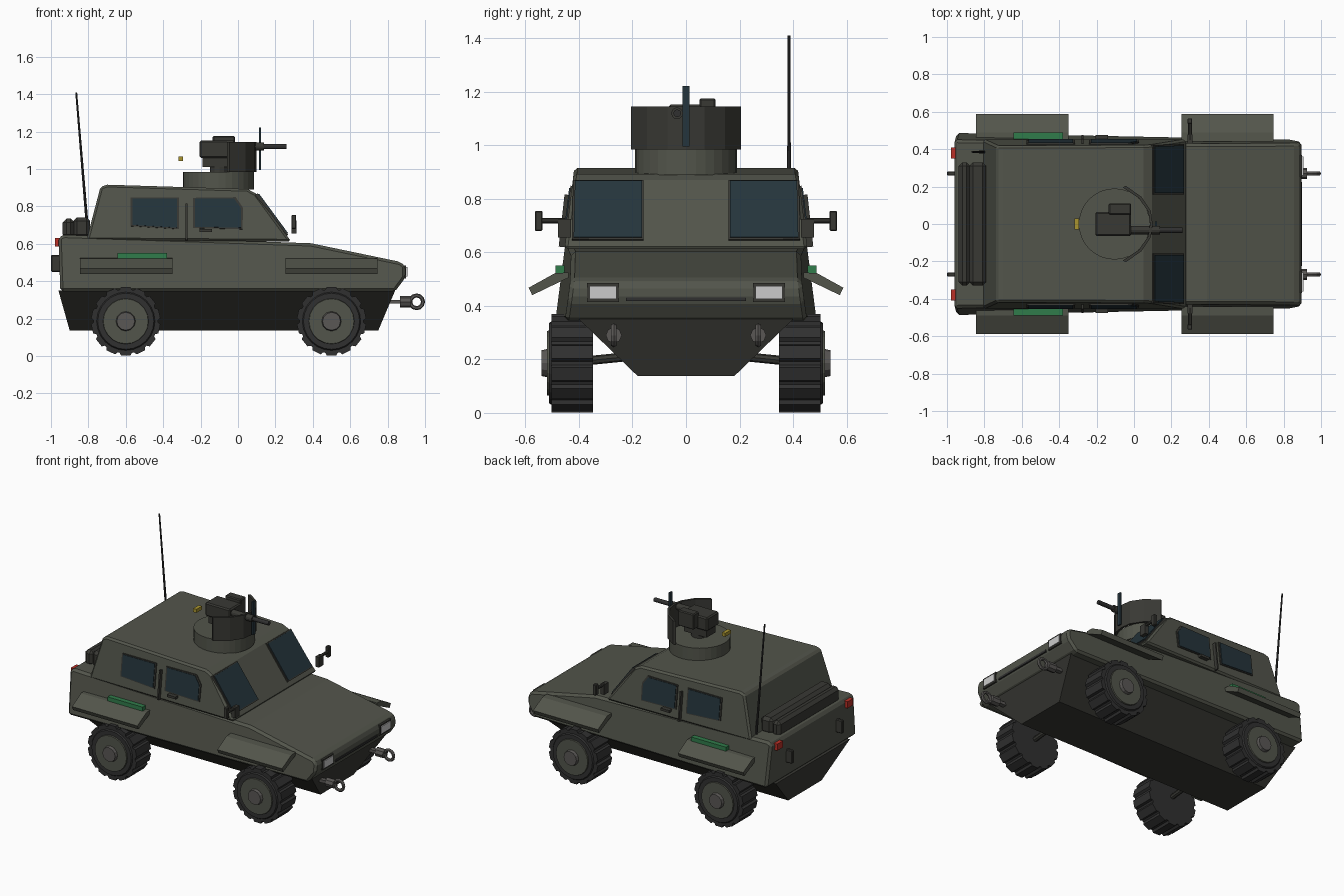
import bpy, bmesh, math
from mathutils import Vector as V

if "Cube" in bpy.data.objects:
    bpy.data.objects.remove(bpy.data.objects["Cube"])


def mat(name, r, g, b):
    m = bpy.data.materials.new(name)
    m.diffuse_color = (r, g, b, 1)
    m.use_nodes = True
    m.node_tree.nodes["Principled BSDF"].inputs["Base Color"].default_value = m.diffuse_color
    return m


OLIVE = mat("olive", .085, .09, .07)
DARK = mat("dark_olive", .04, .04, .034)
RUBBER = mat("rubber", .03, .03, .03)
METAL = mat("metal", .10, .095, .09)
GLASS = mat("glass", .018, .035, .045)
LAMP = mat("lamp", .7, .7, .68)
RED = mat("red", .5, .03, .02)
GREEN = mat("green", .03, .2, .07)
YELLOW = mat("yellow", .4, .3, .03)


def obj(name, verts, faces, m, bevel=0):
    me = bpy.data.meshes.new(name)
    bm = bmesh.new()
    vs = [bm.verts.new(v) for v in verts]
    for f in faces:
        bm.faces.new([vs[i] for i in f])
    bmesh.ops.recalc_face_normals(bm, faces=bm.faces)
    bm.to_mesh(me)
    bm.free()
    o = bpy.data.objects.new(name, me)
    bpy.context.collection.objects.link(o)
    me.materials.append(m)
    if bevel:
        b = o.modifiers.new("bevel", 'BEVEL')
        b.width = bevel
        b.segments = 1
        b.limit_method = 'ANGLE'
    return o


def loft(name, a, b, m, bevel=0):
    """Closed solid between two matching outlines."""
    n = len(a)
    faces = [(i, (i + 1) % n, n + (i + 1) % n, n + i) for i in range(n)]
    faces += [tuple(range(n)), tuple(range(n, 2 * n))]
    return obj(name, list(a) + list(b), faces, m, bevel)


def box(name, x, y, z, m, bevel=0):
    r = [(x[0], y[0]), (x[1], y[0]), (x[1], y[1]), (x[0], y[1])]
    return loft(name, [(*p, z[0]) for p in r], [(*p, z[1]) for p in r], m, bevel)


def plate(name, pts, t, m, grow=0):
    """Slab on a quad, thickness t to both sides, optionally enlarged."""
    pts = [V(p) for p in pts]
    c = sum(pts, V()) / len(pts)
    n = (pts[1] - pts[0]).cross(pts[2] - pts[0]).normalized() * t
    pts = [p + (p - c).normalized() * grow for p in pts]
    return loft(name, [p - n for p in pts], [p + n for p in pts], m)


def rod(name, a, b, r, m, n=12, r2=None):
    a, b = V(a), V(b)
    q = (b - a).to_track_quat('Z', 'Y')
    ring = [q @ V((math.cos(2 * math.pi * i / n), math.sin(2 * math.pi * i / n), 0)) for i in range(n)]
    return loft(name, [a + p * r for p in ring], [b + p * (r if r2 is None else r2) for p in ring], m)


def profile(name, pts, half, m, bevel):
    """Side profile whose half width depends on x and z."""
    return loft(name, [(x, -half(x, z), z) for x, z in pts], [(x, half(x, z), z) for x, z in pts], m, bevel)


# Hull, body and cabin
loft("lower_hull",
     [(-.90, -.18, .137), (.75, -.18, .137), (.75, .18, .137), (-.90, .18, .137)],
     [(-.96, -.40, .35), (.84, -.40, .35), (.84, .40, .35), (-.96, .40, .35)], DARK)
profile("body", [(-.95, .345), (.84, .345), (.895, .42), (.895, .48), (.87, .503), (.39, .603), (-.93, .648), (-.96, .635)],
        lambda x, z: .488 - .13 * (z - .35) - .02 * (x + .96), OLIVE, .015)


def cab_y(z):
    return .452 - .12 * (z - .63)


profile("cabin", [(-.81, .62), (.285, .612), (.095, .87), (.05, .893), (-.70, .916), (-.735, .905)],
        lambda x, z: cab_y(z), OLIVE, .012)


def shield_x(z):
    return .095 + (.87 - z) * .19 / .258


# Parts mirrored left and right
for s, side in ((-1, "right"), (1, "left")):
    # side windows
    for tag, q in (("rear", [(-.565, .70), (-.325, .685), (-.325, .84), (-.565, .84)]),
                   ("front", [(-.23, .69), (.015, .685), (.015, .79), (-.02, .84), (-.23, .84)])):
        p = [(x, s * cab_y(z), z) for x, z in q]
        plate(f"{tag}_window_frame_{side}", p, .006, DARK, .012)
        plate(f"{tag}_window_{side}", p, .010, GLASS)
    # windscreen
    p = [(shield_x(z), s * y, z) for y, z in ((.165, .65), (.42, .65), (.415, .86), (.165, .86))]
    plate(f"windscreen_frame_{side}", p, .008, DARK, .01)
    plate(f"windscreen_{side}", p, .013, GLASS)
    # door bar and handle
    plate(f"door_bar_{side}", [(x, s * y, z) for x, y, z in
          ((-.28, .462, .62), (-.27, .462, .62), (-.27, .44, .815), (-.28, .44, .815))], .014, DARK)
    box(f"door_handle_{side}", (-.205, -.14), sorted((s * .44, s * .475)), (.662, .678), DARK)
    # mirror
    box(f"mirror_{side}", (.286, .311), sorted((s * .536, s * .565)), (.68, .755), DARK, .004)
    rod(f"mirror_arm_{side}", (.30, s * .45, .718), (.30, s * .545, .718), .010, DARK, 8)
    box(f"mirror_base_{side}", (.285, .312), sorted((s * .43, s * .478)), (.655, .725), DARK)
    # green strip
    box(f"side_strip_{side}", (-.645, -.38), sorted((s * .455, s * .488)), (.518, .55), GREEN)
    # headlight with frame
    box(f"headlight_frame_{side}", (.86, .899), sorted((s * .25, s * .37)), (.415, .485), DARK)
    box(f"headlight_{side}", (.86, .905), sorted((s * .26, s * .36)), (.425, .475), LAMP)
    # tail light and rear bracket
    box(f"tail_light_{side}", (-.978, -.95), sorted((s * .35, s * .41)), (.585, .63), RED)
    box(f"rear_bracket_{side}", (-1.0, -.95), sorted((s * .258, s * .282)), (.45, .54), DARK, .005)
    # tow shackle
    box(f"tow_mount_{side}", (.80, .87), sorted((s * .255, s * .285)), (.28, .30), METAL)
    rod(f"tow_pin_{side}", (.865, s * .27, .29), (.925, s * .27, .29), .03, METAL, 8)
    bpy.ops.mesh.primitive_torus_add(major_segments=12, minor_segments=6, major_radius=.034, minor_radius=.011,
                                     location=(.955, s * .27, .29), rotation=(math.pi / 2, 0, 0))
    o = bpy.context.object
    o.name = f"tow_ring_{side}"
    o.data.materials.append(METAL)

    for wx, end in ((-.60, "rear"), (.50, "front")):
        # lugged tyre
        out = []
        n = 14
        for i in range(n):
            for f, r in ((-.3, .186), (.3, .186), (.42, .172), (.58, .172)):
                a = 2 * math.pi * (i + f) / n - math.pi / 2
                out.append((wx + r * math.cos(a), .186 + r * math.sin(a)))
        loft(f"{end}_tyre_{side}", [(x, s * .348, z) for x, z in out], [(x, s * .503, z) for x, z in out], RUBBER)
        # rim, hub and axle
        rod(f"{end}_sidewall_{side}", (wx, s * .50, .186), (wx, s * .512, .186), .158, RUBBER, 24, .15)
        rod(f"{end}_rim_{side}", (wx, s * .50, .186), (wx, s * .52, .186), .125, OLIVE, 20, .12)
        rod(f"{end}_hub_{side}", (wx, s * .51, .186), (wx, s * .54, .186), .055, METAL, 12, .048)
        rod(f"{end}_axle_{side}", (wx, s * .10, .222), (wx, s * .36, .196), .017, DARK, 8)
        # sloped mudguard
        x0, x1 = (-.845, -.35) if end == "rear" else (.255, .745)
        sec = [(.44, .525), (.49, .522), (.588, .468), (.575, .44), (.44, .505)]
        loft(f"{end}_mudguard_{side}", [(x0, s * y, z) for y, z in sec], [(x1, s * y, z) for y, z in sec], OLIVE)

# Grille slot, stowage and antenna
box("grille_slot", (.87, .899), (-.225, .225), (.418, .432), RUBBER)
box("stowage_box", (-.88, -.79), (-.33, .33), (.63, .742), DARK, .02)
box("stowage_roll", (-.937, -.875), (-.33, .33), (.63, .735), DARK, .02)
rod("antenna", (-.80, .385, .62), (-.865, .385, 1.41), .008, RUBBER, 8, .005)

# Turret ring
rod("turret_ring", (-.105, 0, .89), (-.105, 0, .985), .19, OLIVE, 32)
rod("gun_pedestal", (-.10, 0, .97), (-.10, 0, 1.03), .05, DARK)

# Faceted gun shield
arc = [(-.045, .205), (.04, .145), (.09, .07), (.10, 0), (.09, -.07), (.04, -.145), (-.045, -.205)]
ring = arc + [(x - .014, y * .95) for x, y in reversed(arc)]
loft("gun_shield", [(*p, .985) for p in ring], [(*p, 1.145) for p in ring], DARK)

# Gun
box("gun_body", (-.205, -.015), (-.065, .065), (1.06, 1.152), DARK, .008)
box("gun_cradle", (-.19, -.02), (-.05, .05), (1.01, 1.07), DARK)
box("ammunition_box", (-.135, -.015), (.05, .11), (1.07, 1.176), DARK, .006)
rod("barrel_sleeve", (-.03, -.033, 1.12), (.14, -.033, 1.12), .022, DARK)
rod("barrel", (.10, -.033, 1.12), (.26, -.033, 1.12), .014, RUBBER)
box("sight_plate", (.113, .122), (-.013, .013), (.995, 1.222), GLASS)
box("marker_light", (-.318, -.294), (-.03, .03), (1.043, 1.067), YELLOW)
